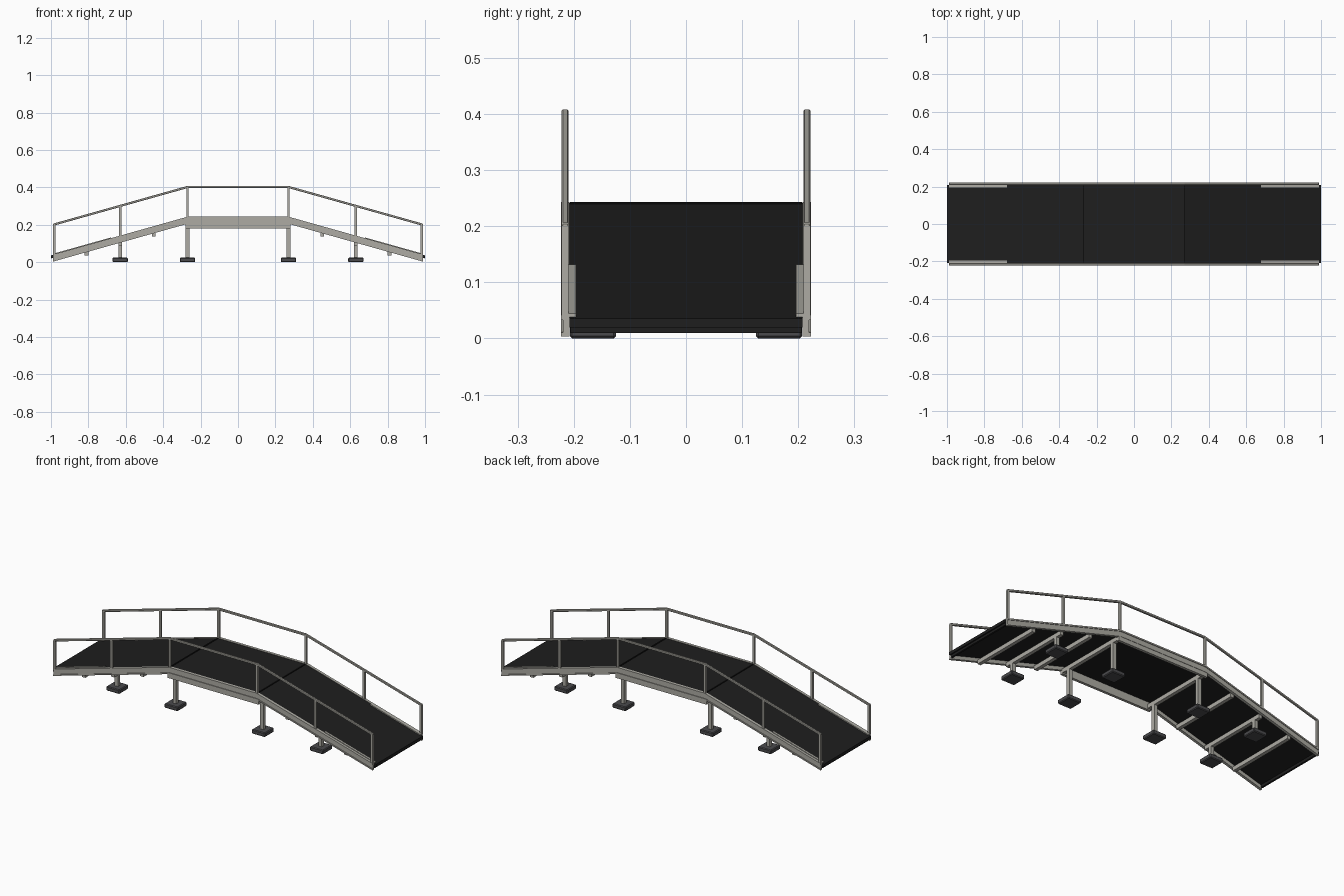
import bpy, bmesh

if "Cube" in bpy.data.objects:
    bpy.data.objects.remove(bpy.data.objects["Cube"])

KNEE, TOP, SLOPE = 0.27, 0.241, 0.281   # platform half length, platform height, ramp slope


def material(name, rgb):
    m = bpy.data.materials.new(name)
    m.diffuse_color = (*rgb, 1)
    m.use_nodes = True
    m.node_tree.nodes["Principled BSDF"].inputs["Base Color"].default_value = m.diffuse_color
    return m


METAL = material("pale grey metal", (0.42, 0.41, 0.37))
DECK = material("black decking", (0.013, 0.013, 0.013))
SEAM = material("dark seam", (0.004, 0.004, 0.004))
FOOT = material("dark grey rubber", (0.07, 0.07, 0.075))


def surface(x):
    """Height of the walking surface at x."""
    return TOP - max(0, abs(x) - KNEE) * SLOPE


def finish(name, bm, mat, bevel=0):
    bmesh.ops.recalc_face_normals(bm, faces=bm.faces)
    me = bpy.data.meshes.new(name)
    bm.to_mesh(me)
    bm.free()
    me.materials.append(mat)
    ob = bpy.data.objects.new(name, me)
    bpy.context.collection.objects.link(ob)
    if bevel:
        mod = ob.modifiers.new("bevel", 'BEVEL')
        mod.width, mod.segments = bevel, 1
    return ob


def box(name, x, y, z, mat, bevel=0):
    """Box from (min, max) pairs."""
    bm = bmesh.new()
    bmesh.ops.create_cube(bm, size=1)
    for v in bm.verts:
        v.co = [sum(r) / 2 + c * (r[1] - r[0]) for r, c in zip((x, y, z), v.co)]
    return finish(name, bm, mat, bevel)


def band(name, xs, y0, y1, low, high, mat, bevel=0):
    """Beam following the walking surface, between two height offsets."""
    bm = bmesh.new()
    rings = [[bm.verts.new((x, y, surface(x) + o))
              for y, o in ((y0, low), (y1, low), (y1, high), (y0, high))] for x in xs]
    for a, b in zip(rings, rings[1:]):
        for i in range(4):
            j = (i + 1) % 4
            bm.faces.new((a[i], a[j], b[j], b[i]))
    bm.faces.new(rings[0])
    bm.faces.new(rings[-1])
    return finish(name, bm, mat, bevel)


# Walking deck
band("deck", (-1, -KNEE, KNEE, 1), -0.208, 0.208, -0.016, 0, DECK)

for s in (-1, 1):
    side = "front" if s < 0 else "back"
    path = (-0.988, -KNEE, KNEE, 0.988)
    # Channel girder: web with top and bottom flanges
    band(side + "_girder_web", path, s * 0.208, s * 0.219, -0.036, 0.001, METAL)
    band(side + "_girder_top_flange", path, s * 0.208, s * 0.223, -0.006, 0.002, METAL)
    band(side + "_girder_bottom_flange", path, s * 0.208, s * 0.223, -0.036, -0.029, METAL)
    # Deeper chord under the level platform
    box(side + "_platform_chord", (-0.282, 0.282), sorted((s * 0.206, s * 0.221)),
        (0.181, 0.211), METAL)
    # Handrail and its posts
    band(side + "_handrail", path, s * 0.2095, s * 0.2215, 0.155, 0.167, METAL, 0.002)
    for x in (-0.982, -0.63, -KNEE, KNEE, 0.63, 0.982):
        box(side + "_handrail_post", (x - 0.006, x + 0.006), sorted((s * 0.2095, s * 0.2215)),
            (surface(x) - 0.005, surface(x) + 0.16), METAL)

    # Kerb strips on the lower half of both ramps
    for e in (-1, 1):
        band(side + "_kerb_strip", (e * 0.99, e * 0.68), s * 0.196, s * 0.209,
             -0.002, 0.006, METAL)
        # Legs and foot pads
        for x in (KNEE, 0.63):
            cx, cy = e * x, s * 0.166
            box(side + "_leg", (cx - 0.01, cx + 0.01), (cy - 0.01, cy + 0.01),
                (0.02, surface(x) - 0.03), METAL)
            box(side + "_foot_pad", (cx - 0.041, cx + 0.041), (cy - 0.041, cy + 0.041),
                (0, 0.024), FOOT, 0.004)

for e in (-1, 1):
    # Cross beams under the deck
    for x in (KNEE, 0.45, 0.63, 0.81):
        z = surface(x)
        box("cross_beam", (e * x - 0.01, e * x + 0.01), (-0.207, 0.207),
            (z - 0.053, z - 0.03), METAL)
    # Closing lip at the ramp end
    box("ramp_end_lip", sorted((e * 0.98, e * 0.99)), (-0.206, 0.206), (0.01, 0.036), DECK)
    # Joint between ramp and platform
    box("deck_seam", (e * KNEE - 0.004, e * KNEE + 0.004), (-0.207, 0.207),
        (TOP - 0.006, TOP + 0.002), SEAM)
